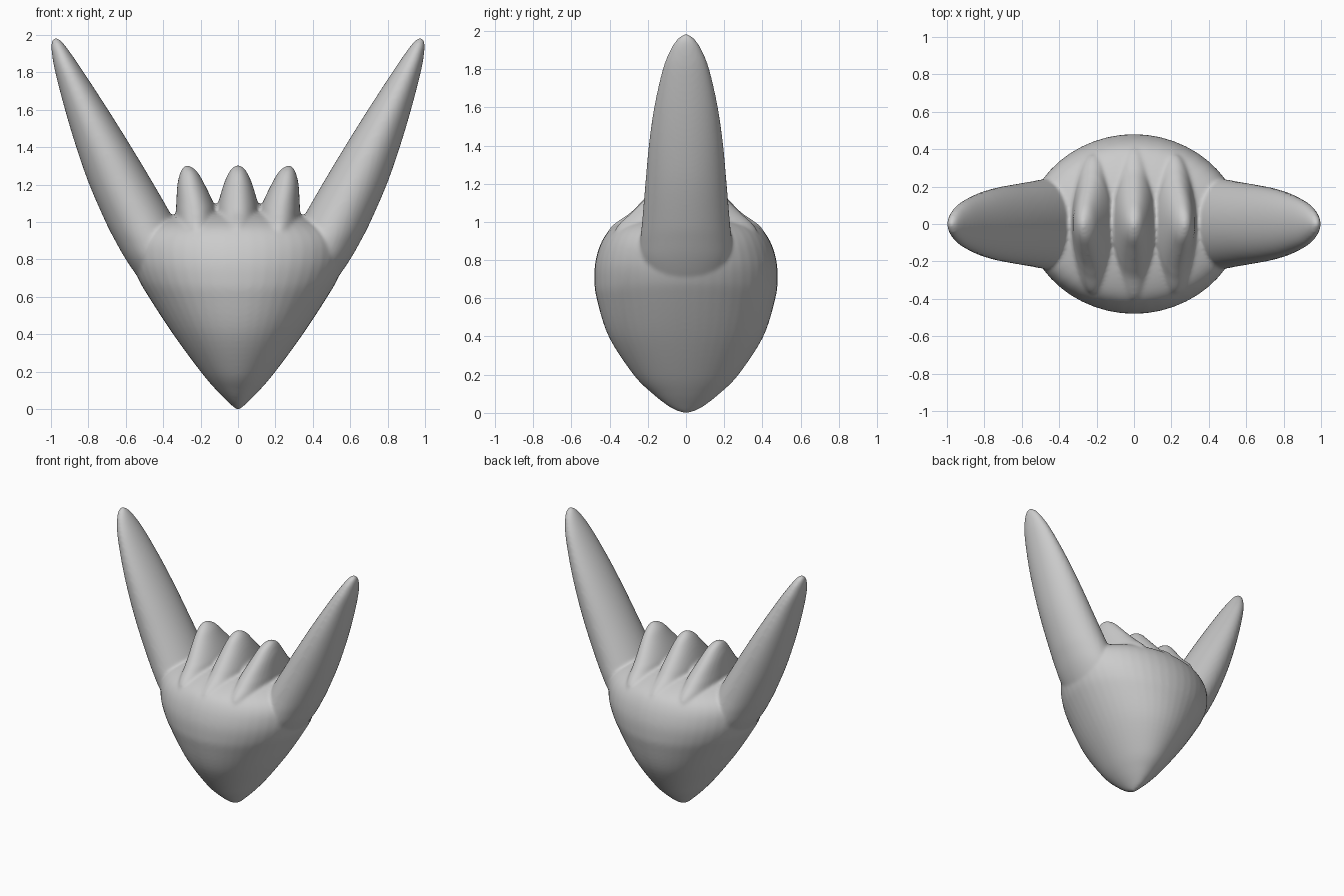
import bpy, bmesh, math

if "Cube" in bpy.data.objects:
    bpy.data.objects.remove(bpy.data.objects["Cube"])

SEG = 48
bm = bmesh.new()


def smooth_sections(sec, n=6):
    # Catmull-Rom interpolation of section tuples
    out = []
    for i in range(len(sec) - 1):
        p0, p1 = sec[max(i - 1, 0)], sec[i]
        p2, p3 = sec[i + 1], sec[min(i + 2, len(sec) - 1)]
        for k in range(n):
            t = k / n
            out.append(tuple(
                b + 0.5 * t * (c - a + t * (2 * a - 5 * b + 4 * c - d + t * (3 * (b - c) + d - a)))
                for a, b, c, d in zip(p0, p1, p2, p3)))
    out.append(sec[-1])
    return out


def loft(sec, side=1):
    # each section: z, x start, x end, y half-width -> horizontal ellipse
    rings = []
    for z, x0, x1, ry in smooth_sections(sec):
        c, rx = side * (x0 + x1) / 2, abs(x1 - x0) / 2
        rings.append([bm.verts.new((c + rx * math.cos(2 * math.pi * k / SEG),
                                    ry * math.sin(2 * math.pi * k / SEG), z))
                      for k in range(SEG)])
    for a, b in zip(rings, rings[1:]):
        for k in range(SEG):
            j = (k + 1) % SEG
            bm.faces.new((a[k], a[j], b[j], b[k]))
    bm.faces.new(rings[0][::-1])
    bm.faces.new(rings[-1])


# palm: pointed at the bottom, domed at the top
palm = [(0, .012, .02), (.03, .045, .085), (.1, .115, .175), (.2, .2, .275), (.4, .347, .405),
        (.6, .478, .468), (.7, .535, .48), (.8, .565, .473), (.9, .56, .44),
        (.97, .5, .385), (1.02, .38, .28), (1.05, .25, .15), (1.06, .06, .04)]
loft([(z, -rx, rx, ry) for z, rx, ry in palm])

# long outer fingers and short outer knuckles, mirrored
horn = [(.6, .25, .44, .15), (.7, .24, .53, .21), (.8, .25, .6, .24), (.9, .28, .657, .24),
        (1.0, .335, .708, .23), (1.2, .45, .795, .213), (1.4, .57, .865, .195),
        (1.6, .695, .925, .167), (1.8, .825, .977, .122), (1.9, .893, .995, .083),
        (1.95, .93, .998, .052), (1.975, .953, .992, .025), (1.983, .968, .98, .006)]
knuckle = [(.8, .13, .3, .36), (.95, .105, .33, .375), (1.05, .115, .332, .285),
           (1.1, .13, .33, .235), (1.2, .178, .324, .145), (1.26, .212, .31, .09),
           (1.29, .242, .295, .045), (1.303, .266, .276, .008)]
for s in (1, -1):
    loft([(z, a, b, y) for z, a, b, y in horn], s)
    loft([(z, a, b, y) for z, a, b, y in knuckle], s)

# middle knuckle
mid = [(.8, .09, .4), (.95, .115, .41), (1.05, .114, .29), (1.1, .106, .24), (1.2, .077, .145),
       (1.26, .051, .09), (1.29, .029, .045), (1.305, .005, .008)]
loft([(z, -rx, rx, y) for z, rx, y in mid])

bmesh.ops.recalc_face_normals(bm, faces=bm.faces)
mesh = bpy.data.meshes.new("horned_hand")
bm.to_mesh(mesh)
bm.free()
hand = bpy.data.objects.new("horned_hand", mesh)
bpy.context.collection.objects.link(hand)

# fuse the parts into one soft skin
remesh = hand.modifiers.new("fuse", 'REMESH')
remesh.mode = 'VOXEL'
remesh.voxel_size = 0.011
remesh.use_smooth_shade = True
soft = hand.modifiers.new("soften", 'SMOOTH')
soft.factor = 0.5
soft.iterations = 8
